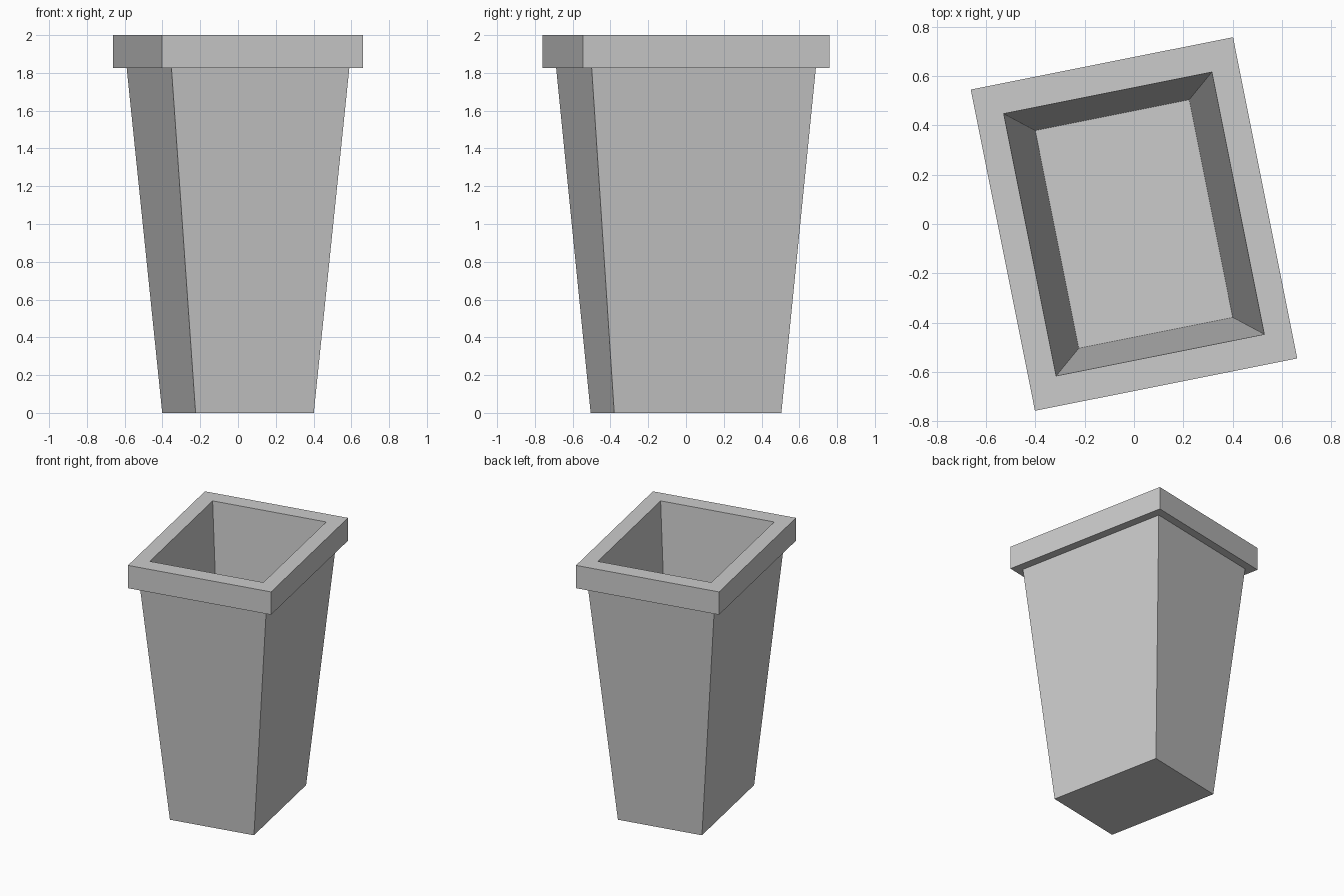
import bpy, bmesh
from math import radians

if "Cube" in bpy.data.objects:
    bpy.data.objects.remove(bpy.data.objects["Cube"])

# Half width, half depth and height of each rectangular ring,
# from the underside, up the outside, over the rim and down the inside
RINGS = [
    (0.319, 0.451, 0.00),   # base
    (0.480, 0.605, 1.825),  # top of tapered wall
    (0.543, 0.665, 1.825),  # rim underside
    (0.543, 0.665, 2.00),   # rim top, outer
    (0.431, 0.543, 2.00),   # rim top, opening
    (0.319, 0.451, 0.03),   # inside floor
]


def add_ring(bm, hx, hy, z):
    return [bm.verts.new((sx * hx, sy * hy, z))
            for sx, sy in ((-1, -1), (1, -1), (1, 1), (-1, 1))]


# Planter body: bridge successive rings, then cap both ends
bm = bmesh.new()
rings = [add_ring(bm, *r) for r in RINGS]
for a, b in zip(rings, rings[1:]):
    for i in range(4):
        j = (i + 1) % 4
        bm.faces.new((a[i], a[j], b[j], b[i]))
bm.faces.new(rings[0][::-1])
bm.faces.new(rings[-1])
bmesh.ops.recalc_face_normals(bm, faces=bm.faces)

mesh = bpy.data.meshes.new("planter")
bm.to_mesh(mesh)
bm.free()
planter = bpy.data.objects.new("planter", mesh)
planter.rotation_euler.z = radians(11.3)
bpy.context.collection.objects.link(planter)
